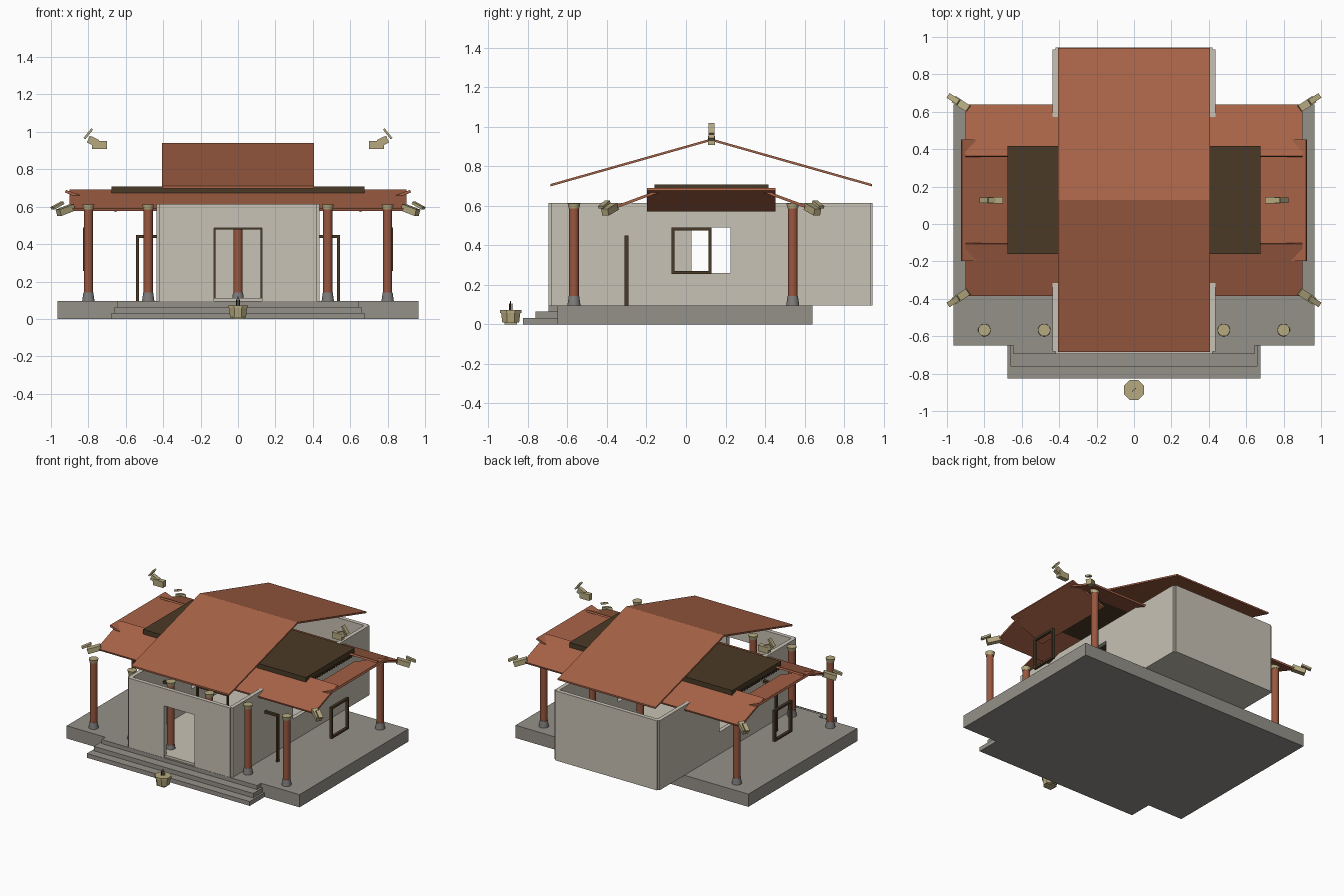
import bpy, bmesh, math
from mathutils import Matrix, Vector

if "Cube" in bpy.data.objects:
    bpy.data.objects.remove(bpy.data.objects["Cube"])


def material(name, r, g, b):
    m = bpy.data.materials.new(name)
    m.diffuse_color = (r, g, b, 1)
    m.use_nodes = True
    m.node_tree.nodes["Principled BSDF"].inputs["Base Color"].default_value = m.diffuse_color
    return m


STONE = material("grey_stone", .30, .285, .255)
BASE = material("dark_stone", .21, .205, .20)
WALL = material("plaster", .58, .54, .46)
ROOF = material("terracotta_tile", .39, .125, .062)
RED = material("red_column_paint", .32, .095, .05)
WOOD = material("dark_wood", .068, .042, .020)
GOLD = material("pale_bronze", .47, .40, .215)


def finish(name, bm, mat):
    bmesh.ops.recalc_face_normals(bm, faces=bm.faces)
    me = bpy.data.meshes.new(name)
    bm.to_mesh(me)
    bm.free()
    me.materials.append(mat)
    ob = bpy.data.objects.new(name, me)
    bpy.context.collection.objects.link(ob)
    return ob


def add_box(bm, lo, hi):
    c = [(a + b) / 2 for a, b in zip(lo, hi)]
    s = [b - a for a, b in zip(lo, hi)]
    bmesh.ops.create_cube(bm, size=1, matrix=Matrix.Translation(c) @ Matrix.Diagonal((*s, 1)))


def box(name, lo, hi, mat):
    bm = bmesh.new()
    add_box(bm, lo, hi)
    return finish(name, bm, mat)


def pierced(name, axis, pos, thick, outer, hole, mat):
    """Upright panel across `axis`, with a rectangular opening (a0, a1, z0, z1)."""
    bm = bmesh.new()
    a0, a1, z0, z1 = outer
    h0, h1, hz0, hz1 = hole
    for u0, u1, w0, w1 in ((a0, h0, z0, z1), (h1, a1, z0, z1), (h0, h1, hz1, z1), (h0, h1, z0, hz0)):
        if w1 - w0 < 1e-4:
            continue
        p, q = pos - thick / 2, pos + thick / 2
        if axis == 'x':
            add_box(bm, (p, u0, w0), (q, u1, w1))
        else:
            add_box(bm, (u0, p, w0), (u1, q, w1))
    return finish(name, bm, mat)


def prism(name, pts, axis, lo, hi, mat):
    """Profile of (u, z) points extruded along x or y."""
    bm = bmesh.new()
    place = (lambda u, z, t: (t, u, z)) if axis == 'x' else (lambda u, z, t: (u, t, z))
    face = bm.faces.new([bm.verts.new(place(u, z, lo)) for u, z in pts])
    ext = bmesh.ops.extrude_face_region(bm, geom=[face])
    vs = [v for v in ext["geom"] if isinstance(v, bmesh.types.BMVert)]
    bmesh.ops.translate(bm, verts=vs, vec=(hi - lo, 0, 0) if axis == 'x' else (0, hi - lo, 0))
    return finish(name, bm, mat)


def lathe(name, x, y, z0, z1, r0, r1, n, mat):
    bm = bmesh.new()
    bmesh.ops.create_cone(bm, cap_ends=True, segments=n, radius1=r0, radius2=r1, depth=z1 - z0,
                          matrix=Matrix.Translation((x, y, (z0 + z1) / 2)) @ Matrix.Rotation(math.pi / n, 4, 'Z'))
    ob = finish(name, bm, mat)
    if n > 8:
        for p in ob.data.polygons:
            p.use_smooth = len(p.vertices) == 4
    return ob


def ornament(name, loc, heading, parts):
    """Stack of tilted blocks; each part is (outward, up, length, width, height, tilt)."""
    bm = bmesh.new()
    frame = Matrix.Translation(loc) @ Matrix.Rotation(heading, 4, 'Z')
    for r, z, l, w, h, tilt in parts:
        bmesh.ops.create_cube(bm, size=1, matrix=frame @ Matrix.Translation((r, 0, z))
                              @ Matrix.Rotation(-math.radians(tilt), 4, 'Y') @ Matrix.Diagonal((l, w, h, 1)))
    return finish(name, bm, GOLD)


# Platform and front steps
box("platform", (-.965, -.65, 0), (.965, .64, .095), STONE)
for i, (w, y, z) in enumerate(((.675, -.825, .032), (.66, -.762, .065), (.645, -.695, .095))):
    box(f"step_{i + 1}", (-w, y, 0), (w, -.645, z), STONE)

# Hall walls and floor
TOP = .615
box("hall_floor", (-.42, -.68, .094), (.42, .93, .112), WALL)
pierced("front_wall", 'y', -.68, .03, (-.42, .42, .096, TOP), (-.128, .128, .096, .486), WALL)
box("back_wall", (-.42, .915, .094), (.42, .945, TOP), WALL)
for s, side in ((-1, "left"), (1, "right")):
    pierced(side + "_wall", 'x', s * .42, .03, (-.683, .933, .094, TOP), (.028, .225, .26, .49), WALL)
    # Free-standing timber frames
    pierced(side + "_window_frame", 'x', s * .82, .02, (-.073, .13, .255, .49), (-.058, .115, .27, .475), WOOD)
    c = s * .445
    pierced(side + "_door_frame", 'y', -.30, .02, (c - .1, c + .1, .095, .45), (c - .085, c + .085, .095, .433), WOOD)
pierced("main_door_frame", 'y', -.30, .02, (-.13, .13, .095, .487), (-.12, .12, .095, .477), WOOD)

# Columns: six in front, five behind
spots = [(-.8 + .32 * i, -.567) for i in range(6)] + [(-.8 + .4 * i, .54) for i in range(5)]
for i, (x, y) in enumerate(spots):
    lathe(f"column_base_{i}", x, y, .094, .142, .034, .027, 16, BASE)
    lathe(f"column_{i}", x, y, .14, .59, .025, .025, 16, RED)
    lathe(f"column_cap_{i}", x, y, .585, .612, .027, .033, 16, GOLD)

# Upper gable roof
RY = .128
T = .012
prism("upper_roof", [(-.685, .71), (RY, .94), (.94, .71), (.94, .71 - T), (RY, .94 - T), (-.685, .71 - T)],
      'x', -.405, .405, ROOF)

# Lower roof: timber deck, front and back slopes, side plates tilted outward
box("roof_deck", (-.675, -.16, .672), (.675, .418, .708), WOOD)
for s, side in ((-1, "front"), (1, "back")):
    prism(side + "_lower_roof", [(RY + s * .235, .692), (RY + s * .512, .59),
                                 (RY + s * .508, .577), (RY + s * .23, .679)], 'x', -.90, .90, ROOF)
for s, side in ((-1, "left"), (1, "right")):
    prism(side + "_lower_roof", [(s * .645, .585), (s * .92, .69), (s * .926, .676), (s * .65, .571)],
          'y', -.197, .452, ROOF)
    # Small rafter ends under the deck edge
    bm = bmesh.new()
    for k in range(20):
        y = -.145 + k * .0288
        add_box(bm, (s * .665 - .01, y, .65), (s * .665 + .01, y + .015, .674))
    finish(side + "_rafter_ends", bm, WOOD)

# Roof ornaments: ridge ends and eave corners
ridge = [(-.01, -.02, .08, .035, .045, 0), (.025, 0, .055, .03, .04, 25), (.05, .04, .012, .03, .066, 39)]
corner = [(0, 0, .095, .04, .036, -18), (.052, .024, .07, .03, .014, -25)]
for s, side in ((-1, "left"), (1, "right")):
    ornament(side + "_ridge_ornament", (s * .75, RY, .95), 0 if s > 0 else math.pi, ridge)
    for y, t, end in ((-.385, -1, "front"), (.64, 1, "back")):
        ornament(f"{side}_{end}_corner_ornament", (s * .922, y, .582), math.atan2(t * .55, s * .83), corner)

# Incense burner in front of the steps
PY = -.887
lathe("burner_foot", 0, PY, 0, .012, .045, .045, 4, GOLD)
lathe("burner_bowl", 0, PY, .008, .06, .046, .053, 8, GOLD)
lathe("burner_rim", 0, PY, .058, .073, .058, .058, 8, GOLD)
for i, x in enumerate((-.009, 0, .009)):
    lathe(f"incense_stick_{i}", x, PY + x * .7, .07, .105 + (i == 1) * .014, .003, .003, 6, WOOD)
